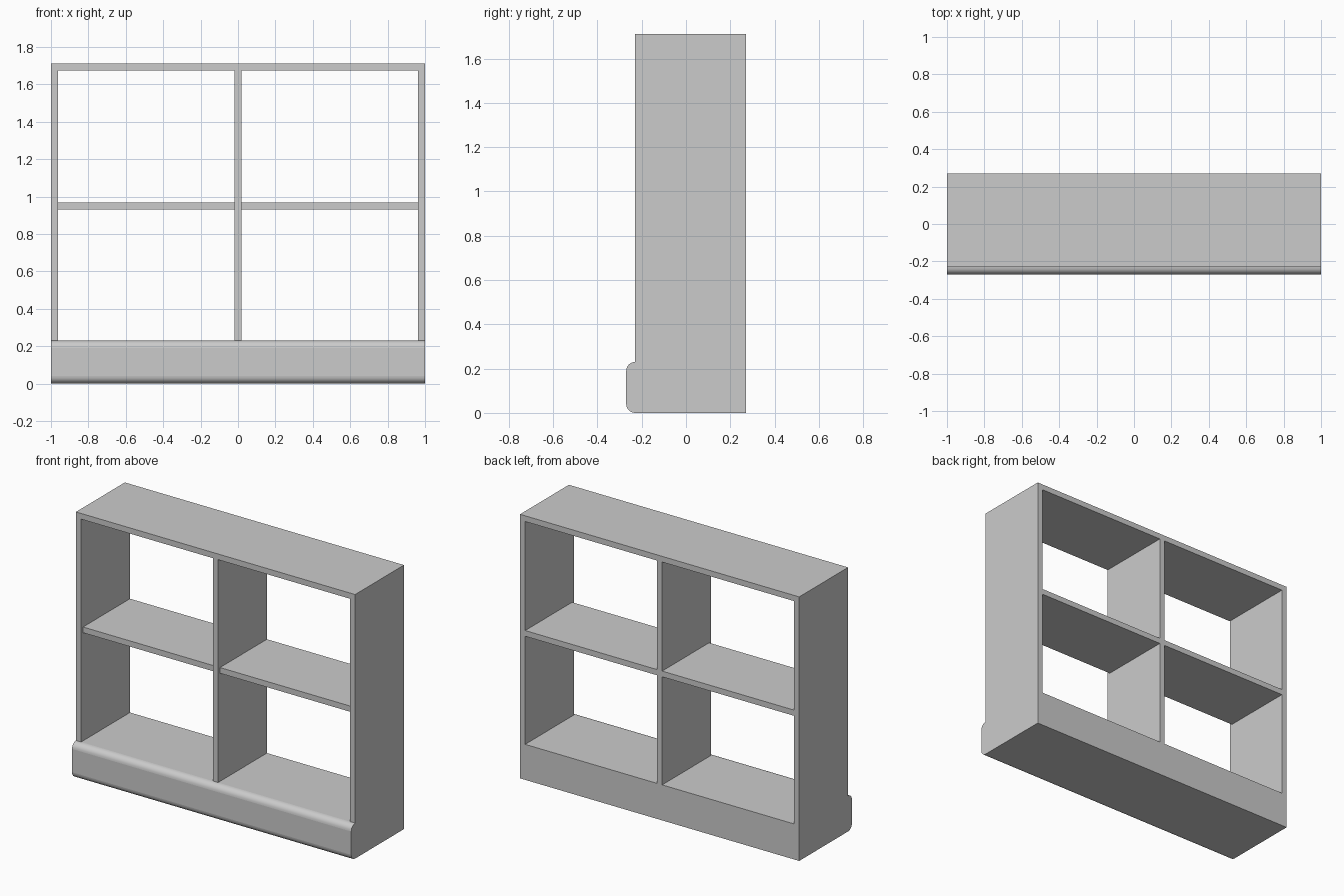
import bpy, bmesh, math

if "Cube" in bpy.data.objects:
    bpy.data.objects.remove(bpy.data.objects["Cube"])

BACK, FRONT, LIP = 0.27, -0.23, -0.27
TOP, BASE, T = 1.71, 0.23, 0.037
R = BACK + LIP + 0.04          # moulding corner radius


def mesh_object(name, bm):
    bmesh.ops.recalc_face_normals(bm, faces=bm.faces)
    me = bpy.data.meshes.new(name)
    bm.to_mesh(me)
    bm.free()
    ob = bpy.data.objects.new(name, me)
    bpy.context.collection.objects.link(ob)
    return ob


def box(name, lo, hi):
    bm = bmesh.new()
    bmesh.ops.create_cube(bm, size=1)
    for v in bm.verts:
        v.co = [(a + b) / 2 + c * (b - a) for a, b, c in zip(lo, hi, v.co)]
    return mesh_object(name, bm)


def corner(cz, start, steps=6):
    """Quarter-round points of the moulding in (y, z)."""
    return [(FRONT + R * math.cos(math.radians(start + 90 * i / steps)),
             cz + R * math.sin(math.radians(start + 90 * i / steps)))
            for i in range(steps + 1)]


# Carcass: side outline with rounded base moulding, extruded across the width
profile = [(BACK, 0), (BACK, TOP), (FRONT, TOP)]
profile += corner(BASE - R, 90) + corner(R, 180)
bm = bmesh.new()
face = bm.faces.new([bm.verts.new((-1, y, z)) for y, z in profile])
ext = bmesh.ops.extrude_face_region(bm, geom=[face])
bmesh.ops.translate(bm, vec=(2, 0, 0),
                    verts=[e for e in ext["geom"] if isinstance(e, bmesh.types.BMVert)])
carcass = mesh_object("bookcase_carcass", bm)

# Two bay openings cut through, leaving sides, top and centre divider
bays = [(-1 + T, -T / 2), (T / 2, 1 - T)]
for x0, x1 in bays:
    cutter = box("bay_cutter", (x0, -0.4, BASE), (x1, 0.4, TOP - T))
    cutter.hide_render = True
    mod = carcass.modifiers.new("bay", 'BOOLEAN')
    mod.operation, mod.solver, mod.object = 'DIFFERENCE', 'EXACT', cutter
    bpy.context.view_layer.objects.active = carcass
    bpy.ops.object.modifier_apply(modifier=mod.name)
    bpy.data.objects.remove(cutter)

# Smooth shading on the rounded moulding only
for p in carcass.data.polygons:
    p.use_smooth = max(abs(c) for c in p.normal) < 0.999

# Shelves, slightly set back from the front
for side, (x0, x1) in zip(("left", "right"), bays):
    box(f"{side}_shelf", (x0, FRONT + 0.02, 0.93), (x1, BACK, 0.93 + T))
